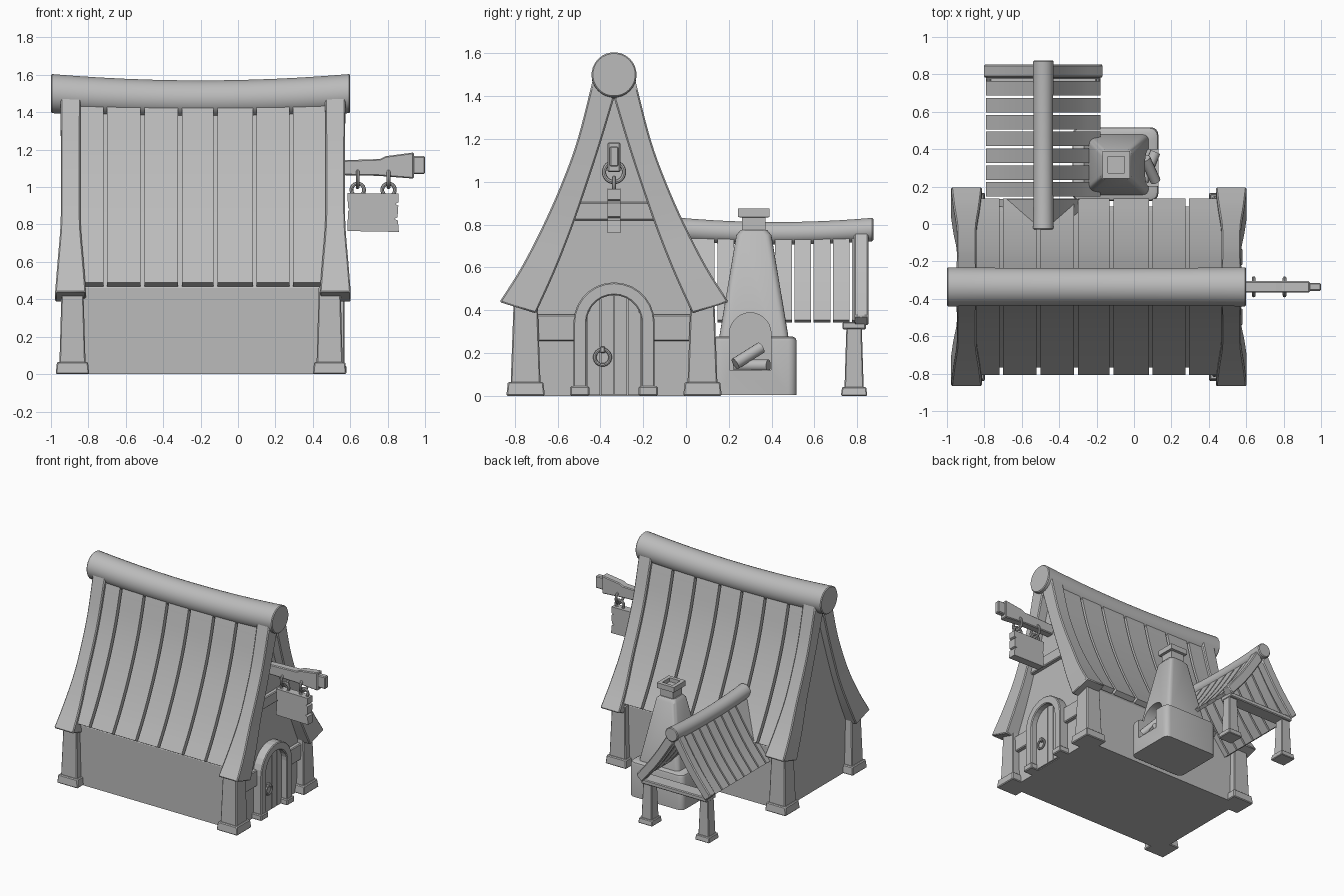
import bpy, bmesh, math
from mathutils import Vector

cube = bpy.data.objects.get("Cube")
if cube:
    bpy.data.objects.remove(cube)

GRAY = bpy.data.materials.new("plain_gray")
GRAY.use_nodes = True
GRAY.diffuse_color = (0.5, 0.5, 0.5, 1)
GRAY.node_tree.nodes["Principled BSDF"].inputs["Base Color"].default_value = (0.5, 0.5, 0.5, 1)

CY, PX = -0.336, -0.485          # ridge lines of house and porch
house = lambda d, z, t: (t, CY + d, z)
porch = lambda d, z, t: (PX + d, t, z)
side = lambda x, z, t: (x, t, z)


def shade(ob):
    bpy.ops.object.select_all(action="DESELECT")
    ob.select_set(True)
    bpy.context.view_layer.objects.active = ob
    bpy.ops.object.shade_smooth_by_angle(angle=math.radians(33))


def finish(name, bm, bevel=0.0, smooth=False):
    bmesh.ops.recalc_face_normals(bm, faces=bm.faces)
    mesh = bpy.data.meshes.new(name)
    bm.to_mesh(mesh)
    bm.free()
    ob = bpy.data.objects.new(name, mesh)
    bpy.context.collection.objects.link(ob)
    mesh.materials.append(GRAY)
    if bevel:
        mod = ob.modifiers.new("bevel", "BEVEL")
        mod.width, mod.segments = bevel, 1
        mod.angle_limit = math.radians(35)
    if smooth:
        shade(ob)
    return ob


def curve(stations, n=4):
    """Smooth curve through stations of any dimension."""
    p = [Vector(s) for s in stations]
    p = [2 * p[0] - p[1]] + p + [2 * p[-1] - p[-2]]
    out = []
    for a, b, c, d in zip(p, p[1:], p[2:], p[3:]):
        for t in (i / n for i in range(n)):
            out.append(b + 0.5 * t * (c - a + t * (2 * a - 5 * b + 4 * c - d + t * (3 * (b - c) + d - a))))
    return [tuple(v) for v in out + [p[-2]]]


def loft(name, rings, **kw):
    """Skin closed rings of equal length and cap both ends."""
    bm = bmesh.new()
    rows = [[bm.verts.new(p) for p in ring] for ring in rings]
    n = len(rows[0])
    for a, b in zip(rows, rows[1:]):
        for i in range(n):
            bm.faces.new((a[i], a[(i + 1) % n], b[(i + 1) % n], b[i]))
    bm.faces.new(rows[0])
    bm.faces.new(rows[-1])
    return finish(name, bm, **kw)


def prism(name, pts, frame, a, b, **kw):
    return loft(name, [[frame(u, v, t) for u, v in pts] for t in (a, b)], **kw)


def rect(x, y, hx, hy, z, r=0.0):
    """Rectangle, with rounded corners when r is given."""
    pts = []
    for q, (sx, sy) in enumerate(((1, 1), (-1, 1), (-1, -1), (1, -1))):
        for k in range(5 if r else 1):
            a = math.pi / 2 * (q + k / 4)
            pts.append((x + sx * (hx - r) + r * math.cos(a), y + sy * (hy - r) + r * math.sin(a), z))
    return pts


def taper(name, x, y, levels, r=0.0, **kw):
    """Stacked rectangles: levels are (half x, half y, z)."""
    return loft(name, [rect(x, y, hx, hy, z, r) for hx, hy, z in levels], **kw)


def box(name, x, y, z, bevel=0.006):
    hx, hy = (x[1] - x[0]) / 2, (y[1] - y[0]) / 2
    return taper(name, x[0] + hx, y[0] + hy, [(hx, hy, h) for h in z], bevel=bevel)


def log(name, path, sides=28, **kw):
    """Round bar through (point, radius) stations."""
    axis = (Vector(path[-1][0]) - Vector(path[0][0])).normalized()
    u = axis.orthogonal().normalized()
    v = axis.cross(u)
    angles = [2 * math.pi * i / sides for i in range(sides)]
    loft(name, [[Vector(p) + r * (u * math.cos(a) + v * math.sin(a)) for a in angles]
                for p, r in path], smooth=True, **kw)


def ridge(name, frame, a, b, z, r, sag, steps=12):
    path = []
    for i in range(steps + 1):
        k = i / steps
        bow = 4 * k * (1 - k)
        path.append((frame(0, z - sag * bow, a + (b - a) * k), r * (1 - 0.04 * bow)))
    log(name, path, bevel=0.006)


def ring(name, centre, normal, major, minor, n=20, m=8):
    bm = bmesh.new()
    w = Vector(normal)
    u = w.orthogonal().normalized()
    v = w.cross(u)
    rows = []
    for i in range(n):
        a = 2 * math.pi * i / n
        out = u * math.cos(a) + v * math.sin(a)
        rows.append([bm.verts.new(Vector(centre) + out * (major + minor * math.cos(b)) + w * minor * math.sin(b))
                     for b in (2 * math.pi * j / m for j in range(m))])
    for i in range(n):
        for j in range(m):
            a, b, k = rows[i], rows[(i + 1) % n], (j + 1) % m
            bm.faces.new((a[j], b[j], b[k], a[k]))
    finish(name, bm, smooth=True)


def planks(name, outer, thick, edges, gap, frame):
    inner = [(d - thick, z - thick * 0.6) for d, z in outer]
    for s in (-1, 1):
        pts = [(s * d, z) for d, z in outer + inner[::-1]]
        for i, (a, b) in enumerate(zip(edges, edges[1:])):
            prism(f"{name}_{i}", pts, frame, a + gap / 2, b - gap / 2, smooth=True)


def gable_board(name, outer, inner, halves, centre, frame):
    stations = curve([(*o, *i, h) for o, i, h in zip(outer, inner, halves)])
    for s in (-1, 1):
        loft(name, [[frame(s * d, z, centre - h), frame(s * d, z, centre + h),
                     frame(s * e, y, centre + h), frame(s * e, y, centre - h)]
                    for d, z, e, y, h in stations], bevel=0.007, smooth=True)


# House walls
roof = curve([(0.085, 1.435), (0.147, 1.2), (0.217, 1.0), (0.304, 0.8), (0.39, 0.63), (0.472, 0.49)])
slope = [(max(d - 0.045, 0.02), z - 0.03) for d, z in roof[:-1]] + [(0.43, 0.46), (0.43, 0)]
prism("house_walls", slope + [(-d, z) for d, z in slope[::-1]], house, -0.89, 0.5)

# Main roof
planks("roof_plank", roof, 0.035, [-0.94, -0.71, -0.51, -0.31, -0.12, 0.09, 0.285, 0.56], 0.02, house)
board_out = [(0.098, 1.48), (0.17, 1.2), (0.242, 1.0), (0.33, 0.8), (0.433, 0.6), (0.535, 0.438)]
board_in = [(0.0, 1.39), (0.06, 1.19), (0.125, 0.99), (0.198, 0.78), (0.277, 0.58), (0.365, 0.385)]
for x in (-0.895, 0.52):
    gable_board("gable_board", board_out, board_in, [0.054, 0.052, 0.052, 0.054, 0.07, 0.083], x, house)
ridge("ridge_log", house, -1.0, 0.6, 1.5, 0.105, 0.03)

# Corner posts
for x in (-0.885, 0.49):
    for s in (-1, 1):
        y = CY + s * 0.413
        taper("corner_post", x, y, [(0.07, 0.07, 0.05), (0.058, 0.055, 0.47)], bevel=0.006)
        taper("post_foot", x, y, [(0.09, 0.09, 0), (0.083, 0.083, 0.065)], bevel=0.006)

# Cross beams on the door wall
for s in (-1, 1):
    box("wall_beam", (0.47, 0.53), sorted((CY + s * 0.17, CY + s * 0.38)), (0.255, 0.38))
box("upper_beam", (0.47, 0.53), (CY - 0.2, CY + 0.2), (0.82, 0.905))


# Door with arched frame
def arch(r, top, base=0.0, n=14):
    spring = top - r
    return [(-r, base)] + [(-r * math.cos(math.pi * i / n), spring + r * math.sin(math.pi * i / n))
                           for i in range(n + 1)] + [(r, base)]


prism("door_frame", arch(0.19, 0.53) + arch(0.128, 0.47)[::-1], house, 0.48, 0.57, bevel=0.006)
prism("door_back", arch(0.13, 0.472), house, 0.48, 0.512)
for i in range(4):
    a, b = -0.125 + i * 0.0625 + 0.002, -0.125 + (i + 1) * 0.0625 - 0.002
    height = lambda d: 0.342 + math.sqrt(max(0.128 ** 2 - d * d, 0))
    top = [(a + (b - a) * k / 4, height(a + (b - a) * k / 4)) for k in range(5)]
    prism("door_plank", [(a, 0.005)] + top + [(b, 0.005)], house, 0.5, 0.525)
for s in (-1, 1):
    box("frame_foot", (0.48, 0.58), (CY + s * 0.16 - 0.045, CY + s * 0.16 + 0.045), (0, 0.045))
ring("door_ring", (0.54, -0.39, 0.18), (1, 0, 0), 0.036, 0.008)
box("ring_mount", (0.52, 0.55), (-0.402, -0.378), (0.2, 0.23), 0.004)

# Hanging sign
prism("sign_beam", [(0.47, 1.065), (0.75, 1.06), (0.94, 1.045), (0.94, 1.185), (0.79, 1.165),
                    (0.76, 1.15), (0.47, 1.14)], side, CY - 0.03, CY + 0.03, bevel=0.006)
box("sign_beam_tip", (0.93, 1.0), (CY - 0.021, CY + 0.021), (1.07, 1.165))
for x in (0.64, 0.805):
    ring("beam_ring", (x, CY, 1.045), (1, 0, 0), 0.047, 0.01)
    ring("sign_ring", (x, CY, 0.985), (0, 1, 0), 0.034, 0.01)
prism("sign_panel", [(0.585, 0.765), (0.86, 0.76), (0.855, 0.82), (0.835, 0.83), (0.853, 0.838),
                     (0.857, 0.9), (0.84, 0.91), (0.857, 0.918), (0.857, 0.965), (0.585, 0.968),
                     (0.588, 0.89), (0.598, 0.88), (0.588, 0.87)], side, CY - 0.03, CY + 0.03)

# Back porch
planks("porch_plank", curve([(0.04, 0.735), (0.125, 0.598), (0.21, 0.474), (0.305, 0.355)]), 0.022,
       [-0.02] + [0.14 + 0.09 * i for i in range(8)] + [0.83], 0.012, porch)
gable_board("porch_board", [(0.04, 0.775), (0.128, 0.63), (0.215, 0.505), (0.322, 0.372)],
            [(0, 0.7), (0.09, 0.56), (0.17, 0.45), (0.275, 0.325)], [0.034] * 4, 0.818, porch)
ridge("porch_ridge_log", porch, -0.03, 0.875, 0.777, 0.055, 0.018)
box("porch_beam", (PX - 0.285, PX + 0.285), (0.73, 0.84), (0.31, 0.345))
for s in (-1, 1):
    x = PX + s * 0.245
    taper("porch_post", x, 0.785, [(0.045, 0.045, 0.03), (0.036, 0.036, 0.32)], bevel=0.005)
    taper("porch_foot", x, 0.785, [(0.062, 0.062, 0), (0.056, 0.056, 0.042)], bevel=0.005)

# Oven with chimney
OX, OY = -0.095, 0.317
base = taper("oven_base", -0.1, 0.32, [(0.23, 0.197, 0.005), (0.23, 0.197, 0.255), (0.225, 0.192, 0.27),
                                       (0.21, 0.177, 0.278)], 0.04)
hood = taper("oven_hood", OX, OY, [(0.175, 0.163, 0.26), (0.172, 0.16, 0.285), (0.085, 0.082, 0.75),
                                   (0.065, 0.062, 0.775)], 0.03)
taper("chimney_stack", OX, OY, [(0.055, 0.055, 0.75), (0.055, 0.055, 0.84)])
loft("chimney_rim", [rect(OX, OY, h, h, z) for h, z in
                     ((0.045, 0.83), (0.073, 0.835), (0.073, 0.875), (0.045, 0.875), (0.045, 0.845))])
cutter = prism("oven_cutter", arch(0.097, 0.388, 0.12), lambda d, z, t: (t, 0.3 + d, z), -0.02, 0.3)
for ob in (base, hood):
    mod = ob.modifiers.new("opening", "BOOLEAN")
    mod.operation, mod.object, mod.solver = "DIFFERENCE", cutter, "EXACT"
    bpy.context.view_layer.objects.active = ob
    bpy.ops.object.modifier_apply(modifier=mod.name)
    shade(ob)
bpy.data.objects.remove(cutter)

# Firewood
for p, q in (((0.115, 0.385, 0.142), (0.05, 0.23, 0.142)), ((0.115, 0.23, 0.15), (0.06, 0.35, 0.225))):
    log("firewood", [(p, 0.028), (q, 0.028)], 12)
